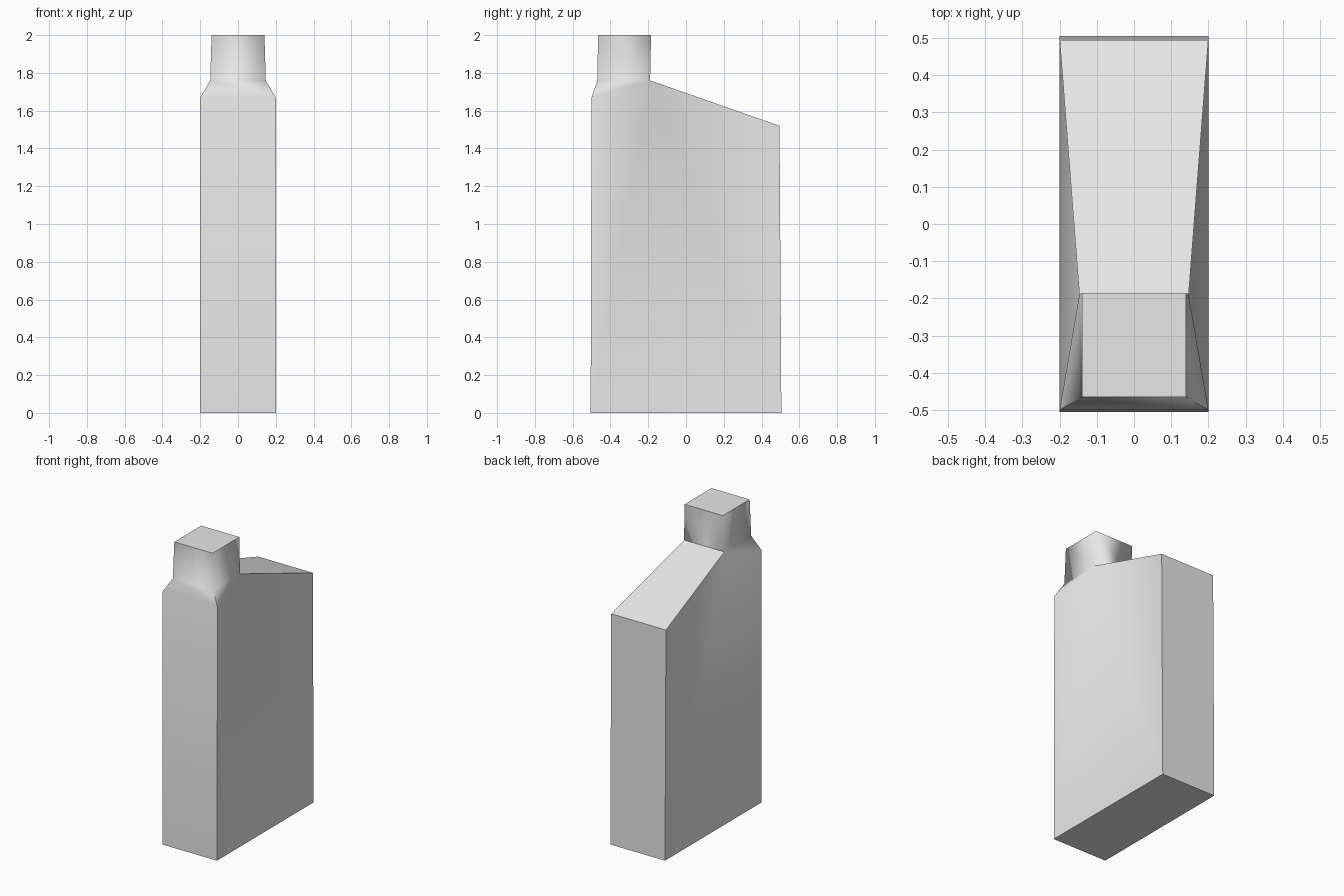
import bpy, bmesh

cube = bpy.data.objects.get("Cube")
if cube:
    bpy.data.objects.remove(cube, do_unlink=True)

# Single light grey material
grey = bpy.data.materials.new("light_grey")
grey.use_nodes = True
colour = (0.8, 0.8, 0.8, 1)
grey.diffuse_color = colour
grey.node_tree.nodes["Principled BSDF"].inputs["Base Color"].default_value = colour

bm = bmesh.new()


def pair(x, y, z):
    """Mirrored corner points: left (+x), right (-x)."""
    return [bm.verts.new((s * x, y, z)) for s in (1, -1)]


# Corner pairs of the bottle, from base to cap
base_front, base_back = pair(0.2, -0.505, 0), pair(0.2, 0.505, 0)
shoulder, rear_top = pair(0.2, -0.5, 1.67), pair(0.2, 0.495, 1.52)
neck_front, neck_back = pair(0.147, -0.47, 1.76), pair(0.147, -0.19, 1.76)
cap_front, cap_back = pair(0.14, -0.465, 2), pair(0.14, -0.185, 2)

# Faces spanning the width: base, front, shoulder, neck, cap, slope and rear
loop = [base_back, base_front, shoulder, neck_front, cap_front, cap_back,
        neck_back, rear_top, base_back]
for a, b in zip(loop, loop[1:]):
    bm.faces.new((a[0], a[1], b[1], b[0]))

# Mirrored side walls, shoulder corners and neck sides
for s in (0, 1):
    rim = [rear_top[s], base_back[s], base_front[s], shoulder[s], neck_front[s]]
    for a, b in zip(rim, rim[1:]):
        bm.faces.new((neck_back[s], a, b))
    bm.faces.new((neck_back[s], neck_front[s], cap_front[s], cap_back[s]))
bmesh.ops.recalc_face_normals(bm, faces=bm.faces)

# Soft upright neck corners, crisp edges elsewhere
soft = [{p[s], q[s]} for s in (0, 1)
        for p, q in ((neck_front, cap_front), (neck_back, cap_back))]
for face in bm.faces:
    face.smooth = True
for edge in bm.edges:
    edge.smooth = edge.calc_face_angle() < 0.6 or set(edge.verts) in soft

mesh = bpy.data.meshes.new("bottle")
bm.to_mesh(mesh)
bm.free()
mesh.materials.append(grey)
bpy.context.collection.objects.link(bpy.data.objects.new("bottle", mesh))
